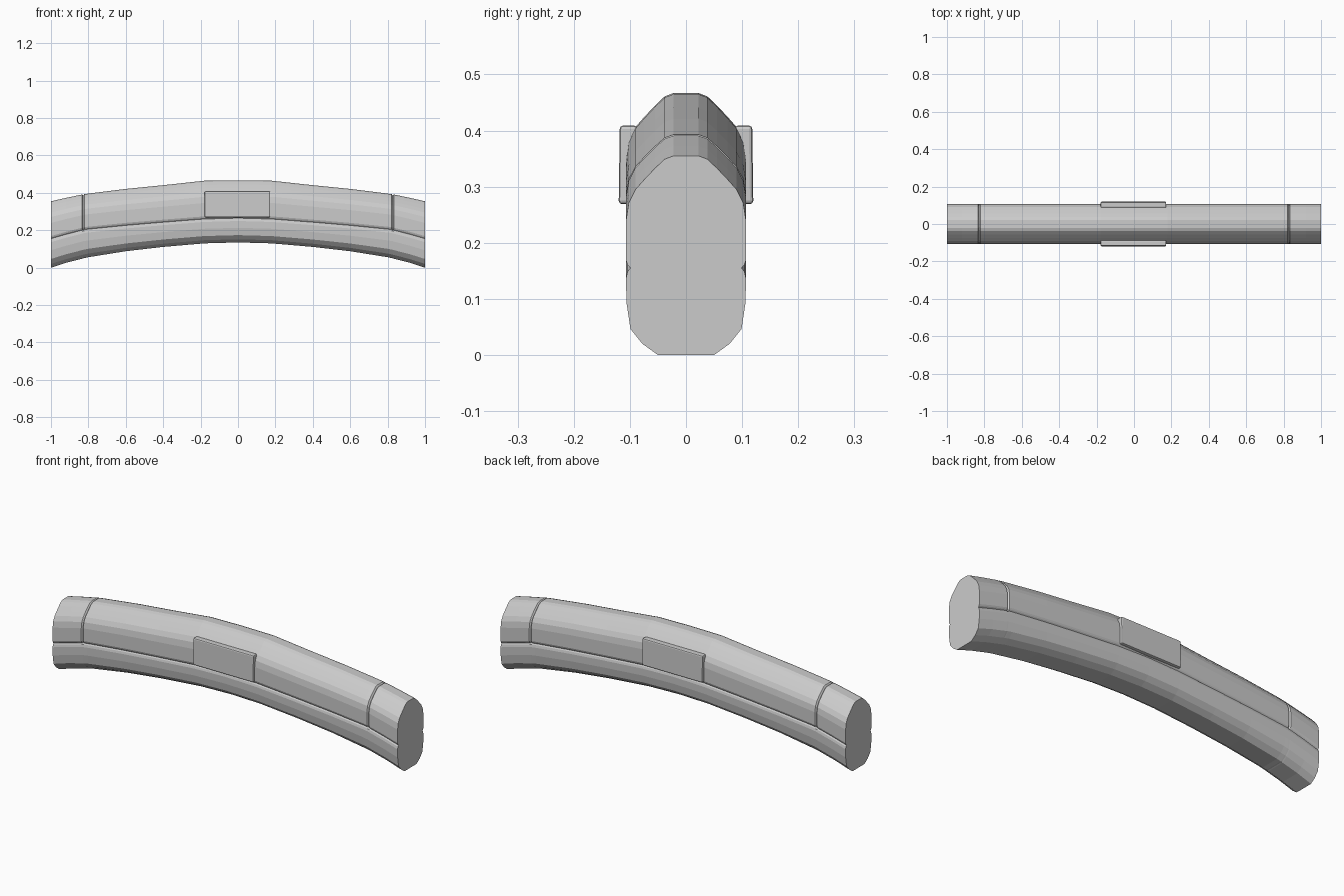
import bpy, bmesh

if "Cube" in bpy.data.objects:
    bpy.data.objects.remove(bpy.data.objects["Cube"])

# Stations along half the length: x, bottom z, seam z, top z, groove depth at the end bands
STATIONS = [(0.0, .135, .265, .467, 0), (.18, .13, .26, .465, 0), (.40, .111, .243, .441, 0),
            (.60, .088, .226, .421, 0), (.80, .056, .206, .396, 0), (.822, .051, .203, .393, 0),
            (.828, .050, .202, .392, .006), (.834, .048, .2, .391, 0), (.92, .026, .178, .373, 0),
            (1.0, .0, .155, .355, 0)]
# Half cross-section: (half width, fraction of the height from bottom to seam / seam to top)
LOWER = [(.05, 0), (.078, .13), (.099, .3), (.106, .6), (.107, .88), (.104, .96)]
UPPER = [(.099, 0), (.104, .03), (.107, .07), (.107, .42), (.102, .58), (.09, .7),
         (.074, .79), (.055, .89), (.038, .97), (.022, 1)]


def section(x, b, s, t, g):
    half = [(w, b + (s - b) * f) for w, f in LOWER]
    half += [(w - g, s + (t - s) * f - g * f) for w, f in UPPER]
    return [(x, w, z) for w, z in half] + [(x, -w, z) for w, z in reversed(half)]


def finish(name, bm):
    bmesh.ops.recalc_face_normals(bm, faces=bm.faces)
    me = bpy.data.meshes.new(name)
    bm.to_mesh(me)
    bm.free()
    ob = bpy.data.objects.new(name, me)
    bpy.context.collection.objects.link(ob)
    return ob


# Arched handle body, lofted with the side seam and end-band grooves
rows = [(-s[0],) + s[1:] for s in reversed(STATIONS[1:])] + STATIONS
bm = bmesh.new()
rings = [[bm.verts.new(p) for p in section(*r)] for r in rows]
for a, c in zip(rings, rings[1:]):
    for i in range(len(a)):
        j = (i + 1) % len(a)
        bm.faces.new((a[i], a[j], c[j], c[i]))
bm.faces.new(rings[0])
bm.faces.new(rings[-1])
finish("handle_body", bm)

# Raised rectangular plates on both sides, bevelled
bm = bmesh.new()
bmesh.ops.create_cube(bm, size=1)
for v in bm.verts:
    v.co = (v.co.x * .35 - .003, v.co.y * .032 + .103, v.co.z * .14 + .339)
    if v.co.y > .1:
        v.co.y += .001 if v.co.z < .3 else -.001
plate = finish("side_plate", bm)
bev = plate.modifiers.new("bevel", 'BEVEL')
bev.width = .006
bev.segments = 2
mir = plate.modifiers.new("mirror", 'MIRROR')
mir.use_axis = (False, True, False)
